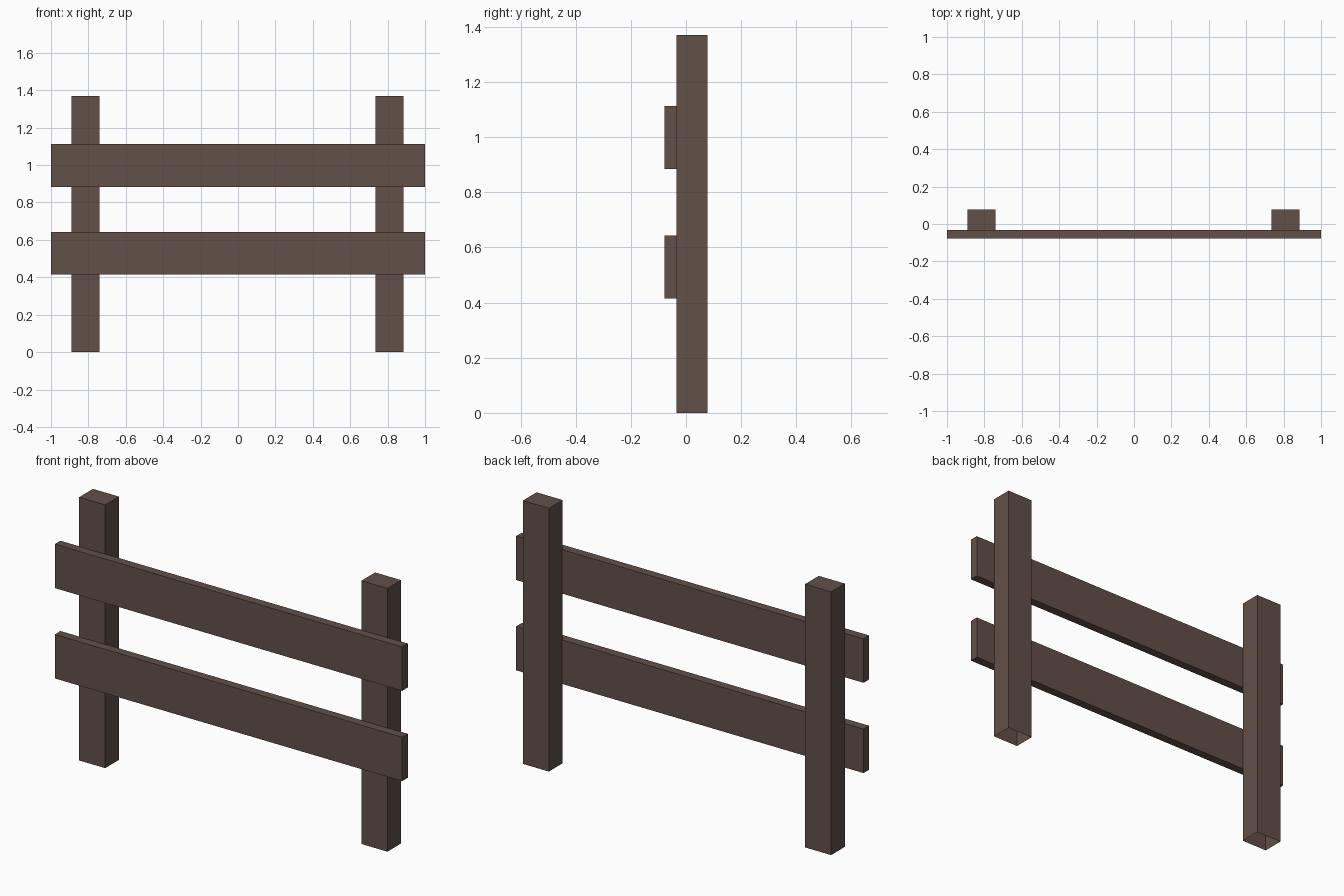
import bpy, bmesh
from mathutils import Vector

if "Cube" in bpy.data.objects:
    bpy.data.objects.remove(bpy.data.objects["Cube"])

wood = bpy.data.materials.new("dark brown wood")
wood.diffuse_color = (0.122, 0.079, 0.064, 1)
wood.use_nodes = True
wood.node_tree.nodes["Principled BSDF"].inputs["Base Color"].default_value = wood.diffuse_color


def box(name, lo, hi, open_bottom=False):
    lo, hi = Vector(lo), Vector(hi)
    bm = bmesh.new()
    bmesh.ops.create_cube(bm, size=1)
    bmesh.ops.scale(bm, vec=hi - lo, verts=bm.verts)
    bmesh.ops.translate(bm, vec=(lo + hi) / 2, verts=bm.verts)
    if open_bottom:
        bm.normal_update()
        down = [f for f in bm.faces if f.normal.z < -0.9]
        bmesh.ops.delete(bm, geom=down, context='FACES')
    mesh = bpy.data.meshes.new(name)
    bm.to_mesh(mesh)
    bm.free()
    mesh.materials.append(wood)
    bpy.context.collection.objects.link(bpy.data.objects.new(name, mesh))


# Upright posts, hollow at the foot
for name, x in (("left_post", -0.89), ("right_post", 0.735)):
    box(name, (x, -0.035, 0), (x + 0.15, 0.078, 1.37), open_bottom=True)

# Horizontal rails on the front of the posts
for name, z in (("lower_rail", 0.414), ("upper_rail", 0.884)):
    box(name, (-1, -0.078, z), (1, -0.032, z + 0.229))
